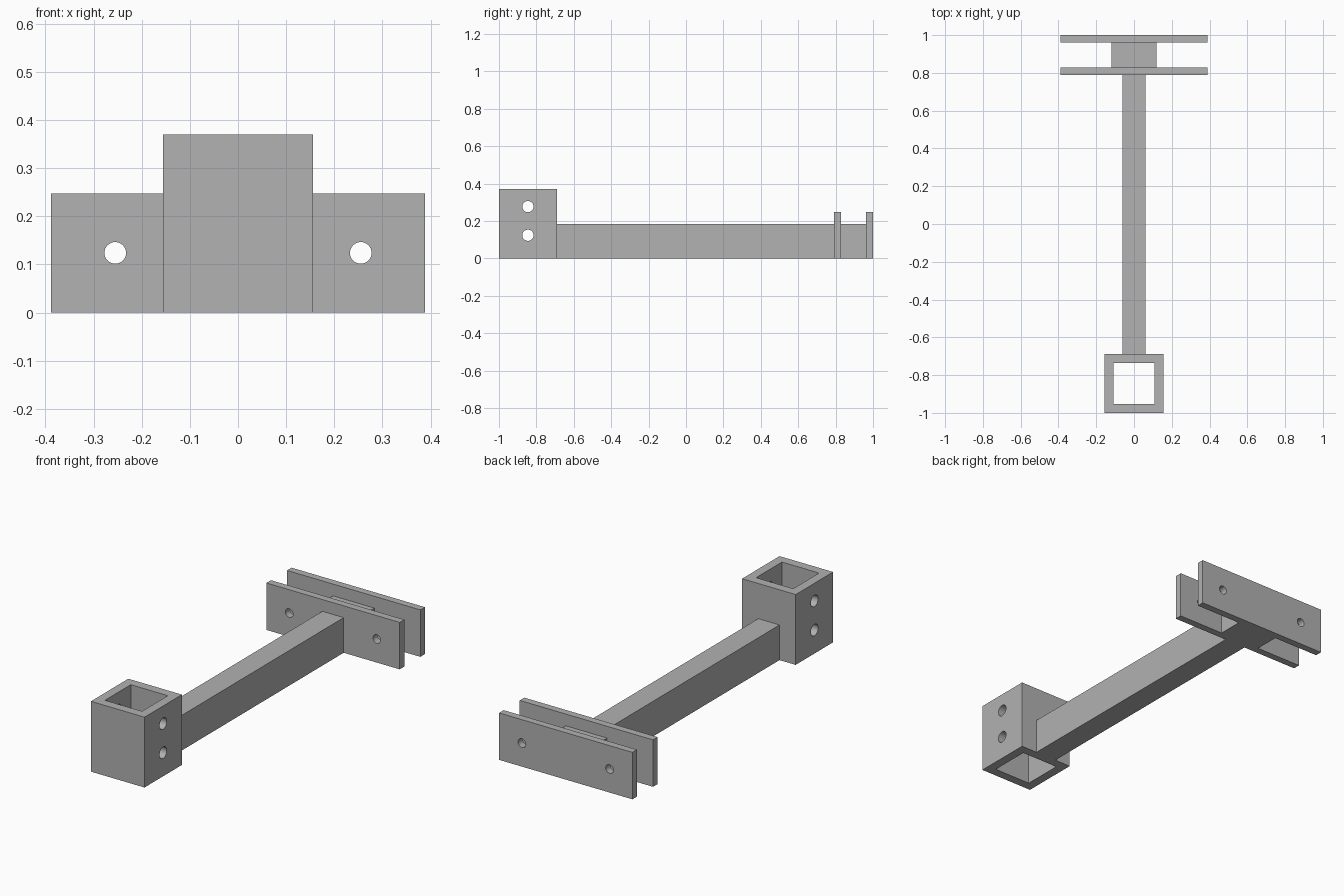
import bpy
import math

if "Cube" in bpy.data.objects:
    bpy.data.objects.remove(bpy.data.objects["Cube"], do_unlink=True)

grey = bpy.data.materials.new("plain grey")
grey.use_nodes = True
colour = (0.445, 0.445, 0.445, 1)
grey.diffuse_color = colour
grey.node_tree.nodes["Principled BSDF"].inputs["Base Color"].default_value = colour


def box(name, half_width, y0, y1, z0, z1):
    """Box centred on x = 0, spanning the given y and z ranges."""
    bpy.ops.mesh.primitive_cube_add(size=1, location=(0, (y0 + y1) / 2, (z0 + z1) / 2))
    obj = bpy.context.object
    obj.name = obj.data.name = name
    obj.scale = (2 * half_width, y1 - y0, z1 - z0)
    bpy.ops.object.transform_apply(location=False, rotation=False, scale=True)
    obj.data.materials.append(grey)
    return obj


def drill(location, rotation, radius, depth):
    """Round cutter for a bolt hole."""
    bpy.ops.mesh.primitive_cylinder_add(vertices=32, radius=radius, depth=depth,
                                        location=location, rotation=rotation)
    cutter = bpy.context.object
    cutter.name = "hole_cutter"
    cutter.data.materials.append(grey)
    return cutter


def cut(target, cutter):
    """Subtract the cutter from the target, then discard it."""
    cutter.hide_render = True
    mod = target.modifiers.new("cut", "BOOLEAN")
    mod.operation = "DIFFERENCE"
    mod.solver = "EXACT"
    mod.object = cutter
    bpy.context.view_layer.objects.active = target
    bpy.ops.object.modifier_apply(modifier=mod.name)
    bpy.data.objects.remove(cutter, do_unlink=True)


def smooth_holes(obj):
    bpy.ops.object.select_all(action="DESELECT")
    obj.select_set(True)
    bpy.context.view_layer.objects.active = obj
    bpy.ops.object.shade_smooth_by_angle(angle=math.radians(30))


# Square socket, open top and bottom, with two cross holes through its sides
socket = box("post_socket", 0.156, -1.0, -0.689, 0, 0.37)
cut(socket, box("bore_cutter", 0.108, -0.952, -0.737, -0.1, 0.5))
for z in (0.124, 0.277):
    cut(socket, drill((0, -0.845, z), (0, math.pi / 2, 0), 0.03, 0.5))
smooth_holes(socket)

# Long arm and the short block between the clamp plates
box("arm", 0.062, -0.689, 0.79, 0, 0.185)
box("spacer_block", 0.12, 0.828, 0.962, 0, 0.185)

# Pair of clamp plates, each with a bolt hole at either end
for name, y in (("inner_plate", 0.79), ("outer_plate", 0.962)):
    plate = box(name, 0.388, y, y + 0.038, 0, 0.247)
    for side in (-1, 1):
        cut(plate, drill((side * 0.255, y + 0.019, 0.124), (math.pi / 2, 0, 0), 0.0225, 0.1))
    smooth_holes(plate)
